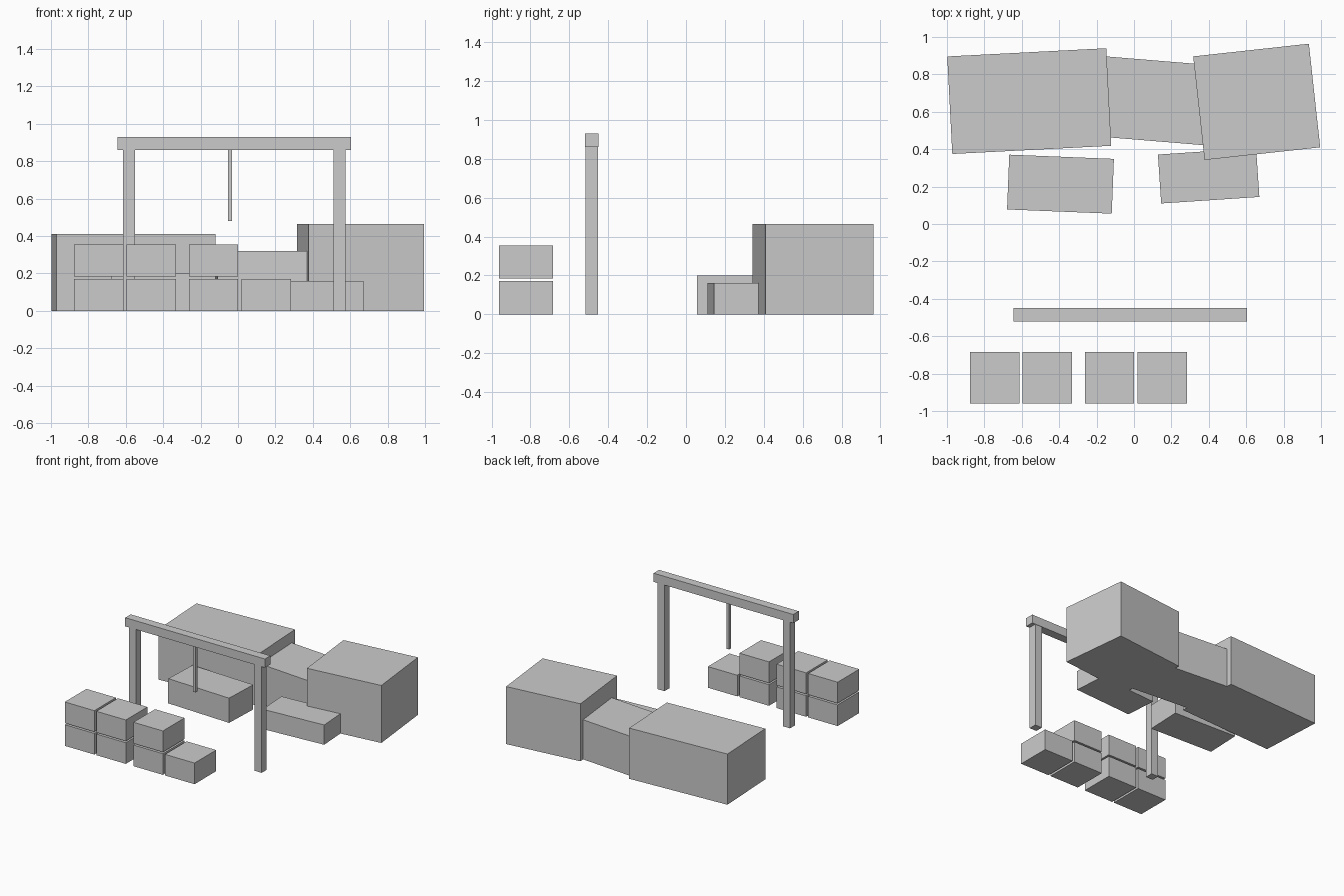
import bpy, bmesh
from math import radians
from mathutils import Matrix

if "Cube" in bpy.data.objects:
    bpy.data.objects.remove(bpy.data.objects["Cube"])


def box(name, center, size, z0=0.0, angle=0.0):
    """Box standing on z0, turned about the vertical axis by angle degrees."""
    bm = bmesh.new()
    bmesh.ops.create_cube(bm, size=1.0)
    bmesh.ops.transform(bm, verts=bm.verts, matrix=Matrix.Diagonal((*size, 1.0)))
    mesh = bpy.data.meshes.new(name)
    bm.to_mesh(mesh)
    bm.free()
    obj = bpy.data.objects.new(name, mesh)
    obj.location = (center[0], center[1], z0 + size[2] / 2)
    obj.rotation_euler.z = radians(angle)
    bpy.context.collection.objects.link(obj)
    return obj


# Warehouse blocks at the back, each slightly turned
box("left_building", (-0.56, 0.657), (0.851, 0.522, 0.41), angle=2.95)
box("right_building", (0.656, 0.653), (0.622, 0.557, 0.465), angle=6.25)
box("middle_building", (0.12, 0.658), (0.58, 0.43, 0.32), angle=-4.7)

# Low annexes in front of the buildings
box("left_annex", (-0.393, 0.213), (0.56, 0.293, 0.2), angle=-2.3)
box("right_annex", (0.399, 0.258), (0.526, 0.262, 0.16), angle=3.8)

# Gantry crane: two legs, a beam and a hanging cable
GANTRY_X, GANTRY_Y = -0.02, -0.485
for side, sign in (("left", -1), ("right", 1)):
    box(f"gantry_{side}_leg", (GANTRY_X + sign * 0.562, GANTRY_Y), (0.064, 0.064, 0.862))
box("gantry_beam", (GANTRY_X, GANTRY_Y), (1.25, 0.07, 0.07), z0=0.86)
box("gantry_cable", (-0.043, GANTRY_Y), (0.022, 0.022, 0.382), z0=0.48)

# Stacked containers: two pairs of stacks, the last one only one high
for i, (x, levels) in enumerate(((-0.745, 2), (-0.463, 2), (-0.131, 2), (0.152, 1))):
    for level in range(levels):
        box(f"container_{i + 1}_{level + 1}", (x, -0.823), (0.264, 0.276, 0.171),
            z0=level * 0.184)
